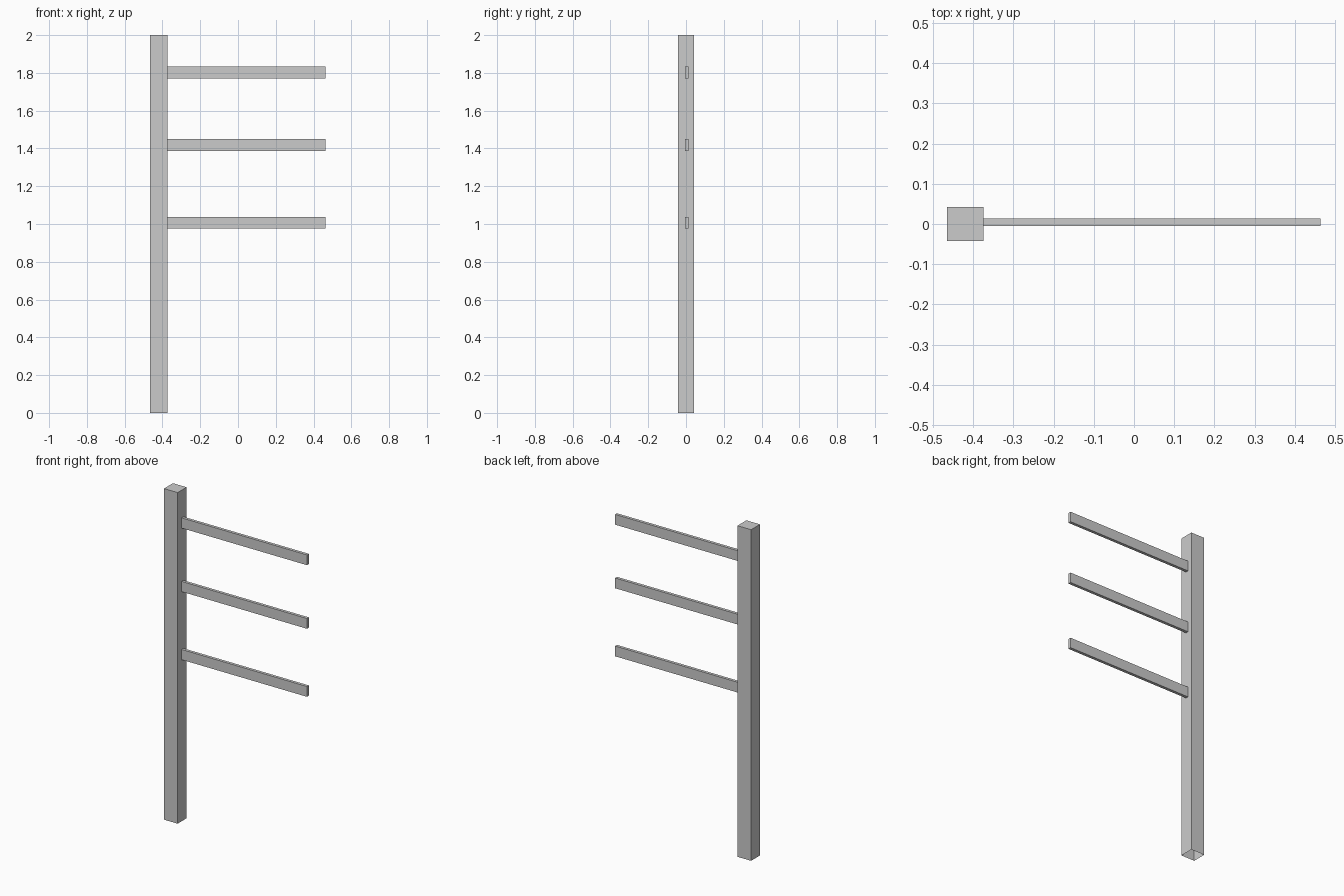
import bpy
import bmesh

if "Cube" in bpy.data.objects:
    bpy.data.objects.remove(bpy.data.objects["Cube"])


def box(name, x, y, z, open_bottom=False):
    """Box from (min, max) ranges, optionally without its bottom face."""
    bm = bmesh.new()
    bmesh.ops.create_cube(bm, size=1)
    for v in bm.verts:
        v.co = [r[0] if c < 0 else r[1] for c, r in zip(v.co, (x, y, z))]
    bm.normal_update()
    if open_bottom:
        bottom = [f for f in bm.faces if f.normal.z < -0.9]
        bmesh.ops.delete(bm, geom=bottom, context='FACES_ONLY')
    mesh = bpy.data.meshes.new(name)
    bm.to_mesh(mesh)
    bm.free()
    obj = bpy.data.objects.new(name, mesh)
    bpy.context.collection.objects.link(obj)
    return obj


# Square upright post, open underneath
box("post", (-0.465, -0.374), (-0.0425, 0.0425), (0, 2), open_bottom=True)

# Three thin rails reaching out from the post
for name, z in (("lower_rail", 1.007), ("middle_rail", 1.418), ("upper_rail", 1.802)):
    box(name, (-0.376, 0.464), (-0.0045, 0.0135), (z - 0.031, z + 0.031))
